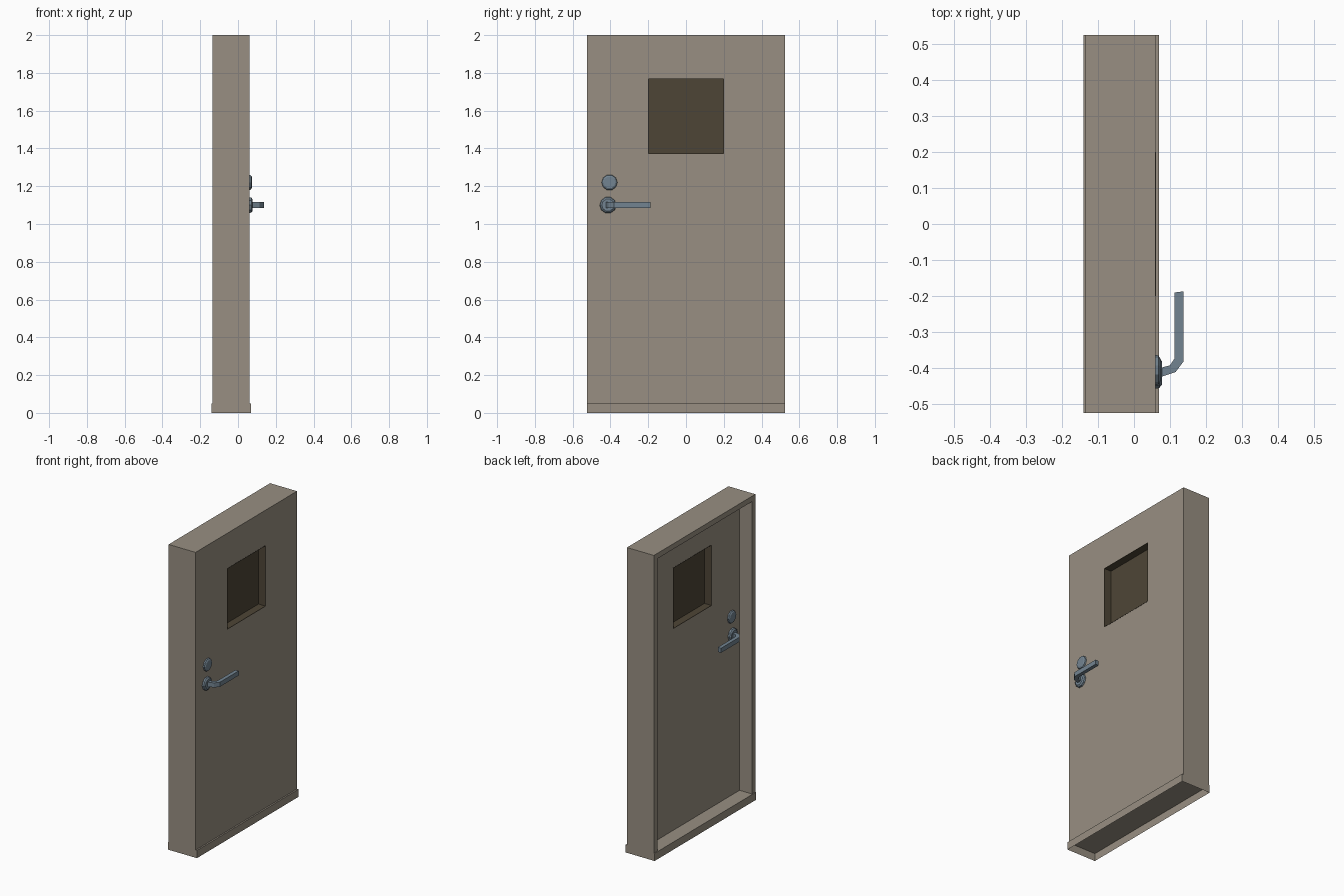
import bpy, bmesh, math
from mathutils import Matrix

if "Cube" in bpy.data.objects:
    bpy.data.objects.remove(bpy.data.objects["Cube"])


def material(name, color):
    m = bpy.data.materials.new(name)
    m.diffuse_color = (*color, 1)
    m.use_nodes = True
    m.node_tree.nodes["Principled BSDF"].inputs["Base Color"].default_value = m.diffuse_color
    return m


PAINT = material("warm grey paint", (0.314, 0.275, 0.223))
DARK = material("dark window brown", (0.076, 0.060, 0.037))
METAL = material("blue grey metal", (0.171, 0.231, 0.283))

X_FRONT, X_LEAF, X_BACK = 0.06, -0.045, -0.135   # leaf front, leaf back, frame back
HALF, TOP, SILL, JAMB = 0.525, 2.0, 0.05, 0.035


def finish(name, bm, mat):
    bmesh.ops.recalc_face_normals(bm, faces=bm.faces)
    me = bpy.data.meshes.new(name)
    bm.to_mesh(me)
    bm.free()
    me.materials.append(mat)
    ob = bpy.data.objects.new(name, me)
    bpy.context.collection.objects.link(ob)
    return ob


def prism(name, pts, place, a, b, mat):
    """Extrude a 2D outline from a to b; place maps (u, v, depth) to x, y, z."""
    bm = bmesh.new()
    lo, hi = [[bm.verts.new(place(u, v, d)) for u, v in pts] for d in (a, b)]
    bm.faces.new(lo)
    bm.faces.new(hi)
    n = len(pts)
    for i in range(n):
        j = (i + 1) % n
        bm.faces.new((lo[i], lo[j], hi[j], hi[i]))
    return finish(name, bm, mat)


def rect(y0, y1, z0, z1):
    return [(y0, z0), (y1, z0), (y1, z1), (y0, z1)]


def ring(name, outer, inner, x0, x1, mat):
    """Rectangular slab in the yz plane with a rectangular hole."""
    bm = bmesh.new()
    o0, o1, i0, i1 = [[bm.verts.new((x, *p)) for p in loop]
                      for loop, x in ((outer, x0), (outer, x1), (inner, x0), (inner, x1))]
    for a in range(4):
        b = (a + 1) % 4
        for p, q in ((o0, o1), (i0, i1), (o0, i0), (o1, i1)):
            bm.faces.new((p[a], p[b], q[b], q[a]))
    return finish(name, bm, mat)


def yz(u, v, d):
    return (d, u, v)


# Door leaf with window opening
window = rect(-0.2, 0.2, 1.37, 1.77)
ring("door_leaf", rect(-HALF, HALF, SILL, TOP), window, X_LEAF, X_FRONT, PAINT)

# Frame: two jambs and a header behind the leaf
h, i = HALF, HALF - JAMB
prism("door_frame", [(-h, SILL), (-h, TOP), (h, TOP), (h, SILL),
                     (i, SILL), (i, TOP - JAMB), (-i, TOP - JAMB), (-i, SILL)],
      yz, X_BACK, X_LEAF, PAINT)

# Sill: shallow box, open underneath
sill = prism("sill", rect(-HALF, HALF, 0, SILL), yz, -0.14, 0.07, PAINT)
bm = bmesh.new()
bm.from_mesh(sill.data)
bmesh.ops.delete(bm, geom=[f for f in bm.faces if f.normal.z < -0.9], context='FACES')
bm.to_mesh(sill.data)
bm.free()

# Window lining and pane
ring("window_lining", window, rect(-0.197, 0.197, 1.373, 1.767),
     X_LEAF - 0.001, X_FRONT + 0.001, DARK)
prism("window_pane", rect(-0.197, 0.197, 1.373, 1.767), yz, 0.004, 0.011, DARK)


# Handle hardware on both faces; side = +1 front, -1 back
def hardware(side, label):
    face = X_FRONT if side > 0 else X_LEAF

    def disc(name, y, z, r, depth):
        b = bmesh.new()
        rot = Matrix.Rotation(side * math.pi / 2, 4, 'Y')
        for r1, r2, d0, d1 in ((r, r * 0.95, 0, depth * 0.6),
                               (r * 0.95, r * 0.75, depth * 0.6, depth)):
            mid = face + side * (d0 + d1) / 2
            bmesh.ops.create_cone(b, cap_ends=True, segments=10, radius1=r1, radius2=r2,
                                  depth=d1 - d0,
                                  matrix=Matrix.Translation((mid, y, z)) @ rot)
        finish(name, b, METAL)

    disc(label + "_lock_disc", -0.405, 1.22, 0.042, 0.013)
    disc(label + "_handle_rose", -0.413, 1.10, 0.044, 0.017)
    # Lever outline seen from above, as distance from the leaf face and y
    outline = [(0.010, -0.426), (0.055, -0.411), (0.077, -0.382), (0.077, -0.187),
               (0.053, -0.190), (0.053, -0.372), (0.040, -0.392), (0.010, -0.400)]
    prism(label + "_lever", outline, lambda u, v, d: (face + side * u, v, d),
          1.086, 1.116, METAL)


hardware(1, "front")
hardware(-1, "back")
